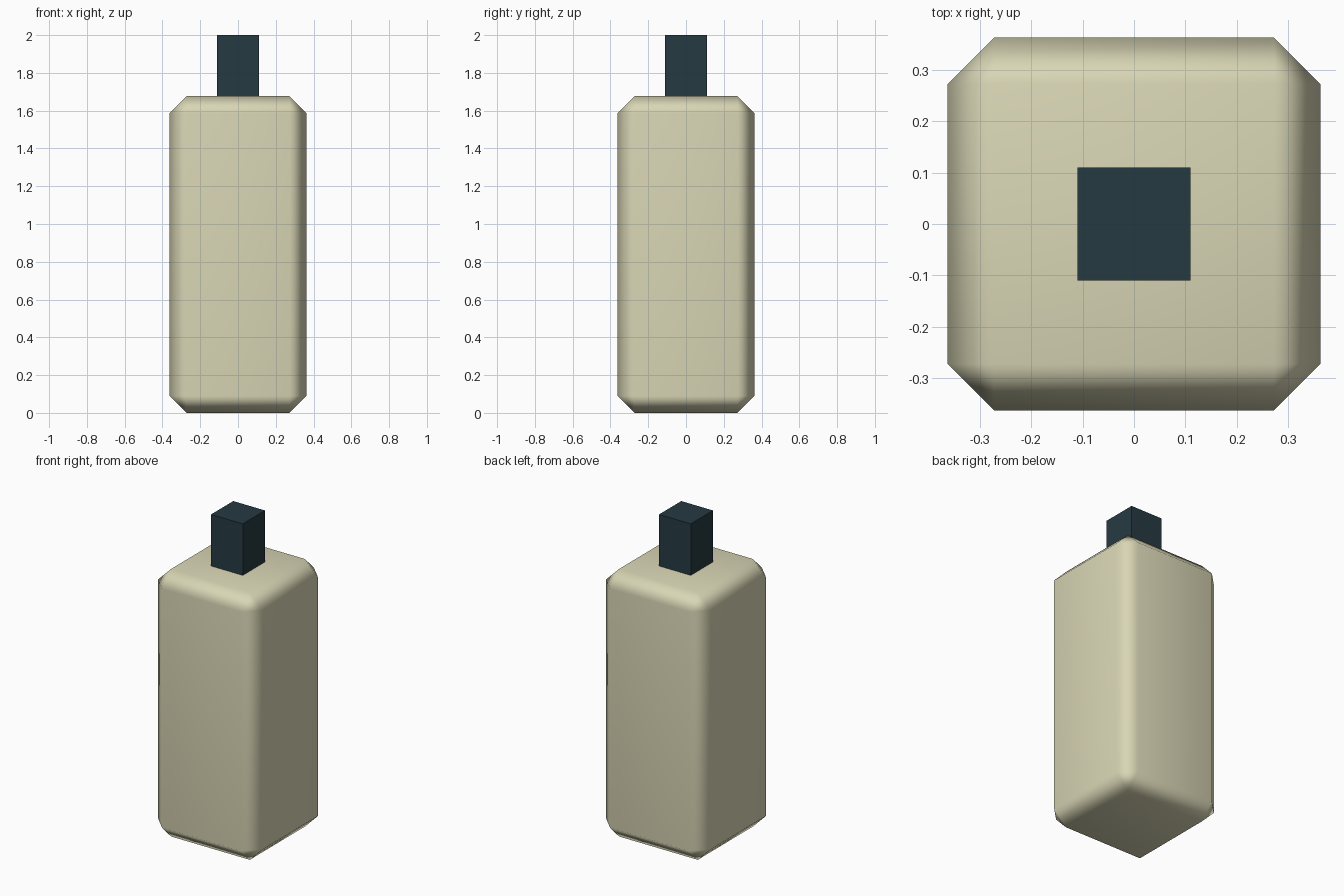
import bpy

if "Cube" in bpy.data.objects:
    bpy.data.objects.remove(bpy.data.objects["Cube"])


def material(name, rgb):
    m = bpy.data.materials.new(name)
    m.diffuse_color = (*rgb, 1)
    m.use_nodes = True
    m.node_tree.nodes["Principled BSDF"].inputs["Base Color"].default_value = m.diffuse_color
    return m


def box(name, half, z0, z1, mat):
    bpy.ops.mesh.primitive_cube_add(size=1, location=(0, 0, (z0 + z1) / 2))
    o = bpy.context.object
    o.name = name
    o.scale = (2 * half, 2 * half, z1 - z0)
    bpy.ops.object.transform_apply(location=False, rotation=False, scale=True)
    o.data.materials.append(mat)
    return o


cream = material("cream", (0.69, 0.67, 0.46))
dark_teal = material("dark teal", (0.019, 0.042, 0.054))

# Bottle body: chamfered box, smoothly shaded with face-weighted normals
body = box("bottle_body", 0.363, 0, 1.677, cream)
bevel = body.modifiers.new("chamfer", 'BEVEL')
bevel.width = 0.09
bevel.segments = 1
bpy.ops.object.shade_smooth()
weighted = body.modifiers.new("soft_normals", 'WEIGHTED_NORMAL')
weighted.weight = 50

# Square cap standing on the shoulder
box("bottle_cap", 0.11, 1.677, 2.0, dark_teal)
